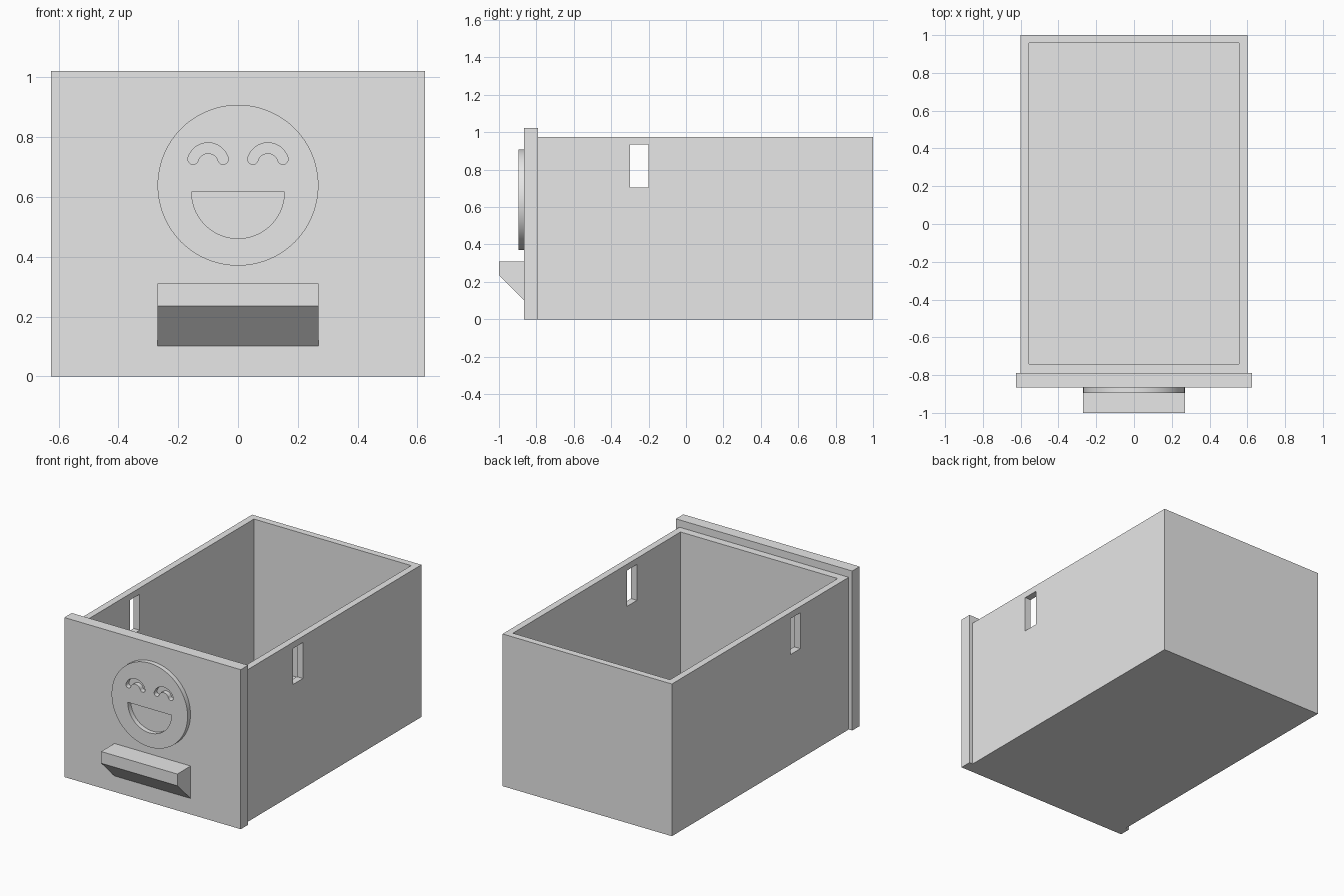
import bpy
import bmesh
from math import sin, cos, pi, radians

old = bpy.data.objects.get("Cube")
if old:
    bpy.data.objects.remove(old, do_unlink=True)

grey = bpy.data.materials.new("light_grey")
grey.use_nodes = True
grey.diffuse_color = (0.8, 0.8, 0.8, 1)
grey.node_tree.nodes["Principled BSDF"].inputs["Base Color"].default_value = (0.8, 0.8, 0.8, 1)


def prism(name, outline, direction):
    """Extrude a closed 3D outline along a direction vector."""
    bm = bmesh.new()
    face = bm.faces.new([bm.verts.new(p) for p in outline])
    top = bmesh.ops.extrude_face_region(bm, geom=[face])
    moved = [v for v in top["geom"] if isinstance(v, bmesh.types.BMVert)]
    bmesh.ops.translate(bm, verts=moved, vec=direction)
    bmesh.ops.recalc_face_normals(bm, faces=bm.faces)
    mesh = bpy.data.meshes.new(name)
    bm.to_mesh(mesh)
    bm.free()
    mesh.materials.append(grey)
    obj = bpy.data.objects.new(name, mesh)
    bpy.context.collection.objects.link(obj)
    return obj


def box(name, x, y, z):
    """Box from (min, max) ranges."""
    base = [(x[0], y[0], z[0]), (x[1], y[0], z[0]), (x[1], y[1], z[0]), (x[0], y[1], z[0])]
    return prism(name, base, (0, 0, z[1] - z[0]))


def carve(obj, cutters):
    """Subtract the cutters, bake the result and remove them."""
    for cutter in cutters:
        cutter.hide_render = True
        mod = obj.modifiers.new("cut", "BOOLEAN")
        mod.operation = "DIFFERENCE"
        mod.solver = "EXACT"
        mod.object = cutter
    graph = bpy.context.evaluated_depsgraph_get()
    mesh = bpy.data.meshes.new_from_object(obj.evaluated_get(graph))
    obj.modifiers.clear()
    obj.data = mesh
    for cutter in cutters:
        bpy.data.objects.remove(cutter, do_unlink=True)


def arc(cx, cz, r, start, end, steps, y):
    """Points along an arc in the front plane, angles in degrees."""
    angles = [radians(start + (end - start) * i / steps) for i in range(steps + 1)]
    return [(cx + r * cos(a), y, cz + r * sin(a)) for a in angles]


# Open drawer tray with a slot through both side walls
tray = box("drawer_tray", (-0.6, 0.6), (-0.79, 1), (0, 0.975))
carve(tray, [
    box("cavity", (-0.557, 0.557), (-0.74, 0.957), (0.043, 1.2)),
    box("side_slots", (-0.8, 0.8), (-0.3, -0.2), (0.705, 0.935)),
])

# Front panel
box("front_panel", (-0.625, 0.625), (-0.865, -0.79), (0, 1.022))

# Handle with a sloping underside
profile = [(-0.865, 0.31), (-1, 0.31), (-1, 0.235), (-0.865, 0.102)]
prism("handle", [(-0.27, y, z) for y, z in profile], (0.54, 0, 0))

# Round smiling face with eyes and mouth cut through to the panel
CUT_Y = -0.95
CUT = (0, 0.2, 0)


def eye(cx):
    cz, mid, half, tilt = 0.711, 0.0525, 0.0175, 17
    a = radians(tilt)
    dx, ez = mid * cos(a), cz + mid * sin(a)
    pts = arc(cx, cz, mid + half, tilt, 180 - tilt, 24, CUT_Y)
    pts += arc(cx - dx, ez, half, 180 - tilt, 360 - tilt, 12, CUT_Y)[1:]
    pts += arc(cx, cz, mid - half, 180 - tilt, tilt, 24, CUT_Y)[1:]
    pts += arc(cx + dx, ez, half, 180 + tilt, 360 + tilt, 12, CUT_Y)[1:-1]
    return prism("eye_cut", pts, CUT)


disc = prism("smiling_face", arc(0, 0.639, 0.269, 0, 360, 96, -0.895)[:-1], (0, 0.03, 0))
mouth = prism("mouth_cut", arc(0, 0.616, 0.155, 180, 360, 48, CUT_Y), CUT)
carve(disc, [mouth, eye(-0.1), eye(0.1)])

# Smooth the round edges only
bpy.ops.object.select_all(action="DESELECT")
disc.select_set(True)
bpy.context.view_layer.objects.active = disc
bpy.ops.object.shade_smooth_by_angle(angle=radians(30))
